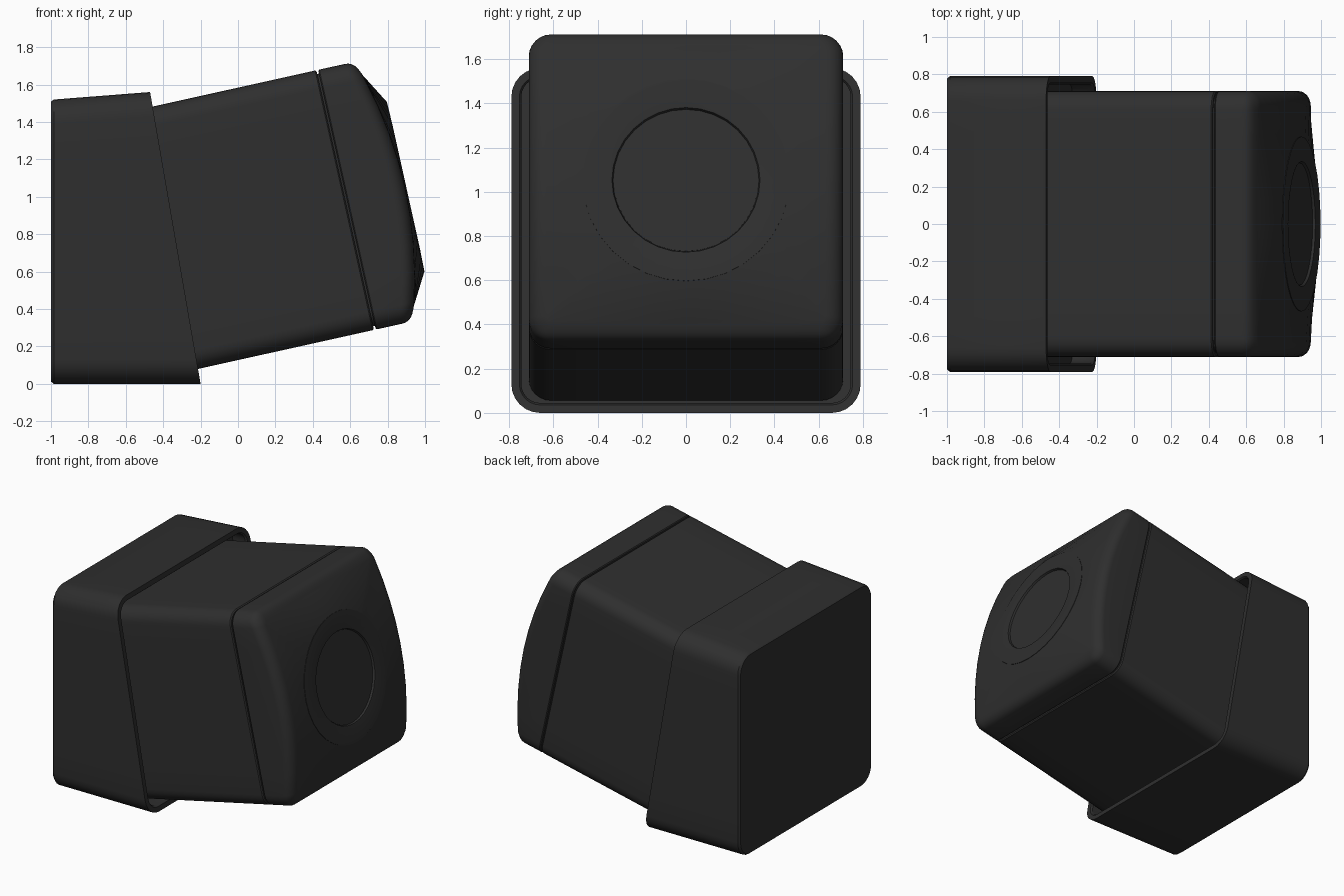
import bpy, bmesh, math
from mathutils import Matrix

cube = bpy.data.objects.get("Cube")
if cube:
    bpy.data.objects.remove(cube)

black = bpy.data.materials.new("matte_black")
black.use_nodes = True
colour = (0.028, 0.028, 0.028, 1)
black.diffuse_color = colour
bsdf = black.node_tree.nodes["Principled BSDF"]
bsdf.inputs["Base Color"].default_value = colour
bsdf.inputs["Roughness"].default_value = 0.6

TILT = Matrix.Rotation(math.radians(-12.5), 4, "Y")
MID = 0.835      # height of the tilted housing's axis
HALF = 0.711     # half width of the housing


def rounded_rect(hy, hz, r, arc=6, side=8):
    """Outline in y and z, with subdivided straight sides."""
    corners = []
    for i, (sy, sz) in enumerate([(1, 1), (-1, 1), (-1, -1), (1, -1)]):
        for k in range(arc + 1):
            a = math.pi / 2 * (i + k / arc)
            corners.append((sy * (hy - r) + r * math.cos(a),
                            sz * (hz - r) + r * math.sin(a)))
    pts = []
    for i, p in enumerate(corners):
        pts.append(p)
        if i % (arc + 1) == arc:
            q = corners[(i + 1) % len(corners)]
            for k in range(1, side):
                t = k / side
                pts.append((p[0] + (q[0] - p[0]) * t, p[1] + (q[1] - p[1]) * t))
    return pts


def circle(r, n=32):
    return [(r * math.cos(2 * math.pi * i / n), r * math.sin(2 * math.pi * i / n))
            for i in range(n)]


def loft(name, loops, matrix=None, angle=35):
    """Skin a row of equal-length loops and close both ends."""
    bm = bmesh.new()
    rows = [[bm.verts.new(p) for p in loop] for loop in loops]
    n = len(rows[0])
    for a, b in zip(rows, rows[1:]):
        for i in range(n):
            j = (i + 1) % n
            bm.faces.new((a[i], a[j], b[j], b[i]))
    bm.faces.new(rows[0][::-1])
    bm.faces.new(rows[-1])
    bmesh.ops.recalc_face_normals(bm, faces=bm.faces)
    mesh = bpy.data.meshes.new(name)
    bm.to_mesh(mesh)
    bm.free()
    mesh.materials.append(black)
    obj = bpy.data.objects.new(name, mesh)
    bpy.context.collection.objects.link(obj)
    if matrix:
        obj.matrix_world = matrix
    bpy.ops.object.select_all(action="DESELECT")
    obj.select_set(True)
    bpy.context.view_layer.objects.active = obj
    bpy.ops.object.shade_smooth_by_angle(angle=math.radians(angle))
    return obj


# Mounting sleeve: upright back, slanted open mouth, shallow cavity
def sleeve_loop(x_at, height, inset):
    outline = rounded_rect(0.79 - inset, height / 2 - inset, 0.13 - inset)
    return [(x_at(z + height / 2), y, z + height / 2) for y, z in outline]


def mouth(z):
    return -0.2 - 0.27 * z / 1.56


loft("mounting_sleeve", [
    sleeve_loop(lambda z: -1, 1.52, 0.012),
    sleeve_loop(lambda z: -0.985, 1.52, 0),
    sleeve_loop(mouth, 1.56, 0),
    sleeve_loop(mouth, 1.56, 0.036),
    sleeve_loop(lambda z: mouth(z) - 0.012, 1.56, 0.045),
    sleeve_loop(lambda z: mouth(z) - 0.12, 1.56, 0.045),
])


# Tilted housing with a narrow neck that forms the seam groove
def housing_loop(s, inset=0):
    return [(s, y, z + MID) for y, z in rounded_rect(HALF - inset, HALF - inset, 0.1 - inset)]


loft("housing", [
    housing_loop(-0.3), housing_loop(0.765), housing_loop(0.772, 0.007),
    housing_loop(0.772, 0.02), housing_loop(0.8, 0.02),
], TILT)


# Front cap: bowed rounded rim blending into a flat circular seat
def bow(z):
    return 0.1 * (1 - min(1, abs(z) / 0.66) ** 2)


def cap_loop(s, inset):
    outline = rounded_rect(HALF - inset, HALF - inset, 0.1 - inset)
    return [(s + bow(z), y, z + MID) for y, z in outline]


SEAT = 1.1
fillet = [math.pi / 2 * k / 6 for k in range(7)]
cap = [housing_loop(0.782, 0.02), housing_loop(0.782, 0.006), housing_loop(0.788)]
cap += [cap_loop(0.93 + 0.07 * math.sin(a), 0.08 * (1 - math.cos(a))) for a in fillet]
for radius, s in [(0.47, SEAT), (0.34, SEAT), (0.34, SEAT - 0.02)]:
    ring = []
    for y, z in rounded_rect(HALF, HALF, 0.1):
        d = math.hypot(y, z)
        ring.append((s, y / d * radius, z / d * radius + MID))
    cap.append(ring)
loft("front_cap", cap, TILT, 42)


# Lens ring and recessed lens plate
def disc_loop(s, r):
    return [(s, y, z + MID) for y, z in circle(r)]


loft("lens_ring", [
    disc_loop(SEAT - 0.015, 0.468), disc_loop(SEAT + 0.003, 0.468),
    disc_loop(SEAT + 0.006, 0.345), disc_loop(SEAT + 0.004, 0.335),
    disc_loop(SEAT - 0.012, 0.33),
], TILT)
loft("lens_plate", [
    disc_loop(SEAT - 0.018, 0.328), disc_loop(SEAT - 0.009, 0.328),
], TILT)
